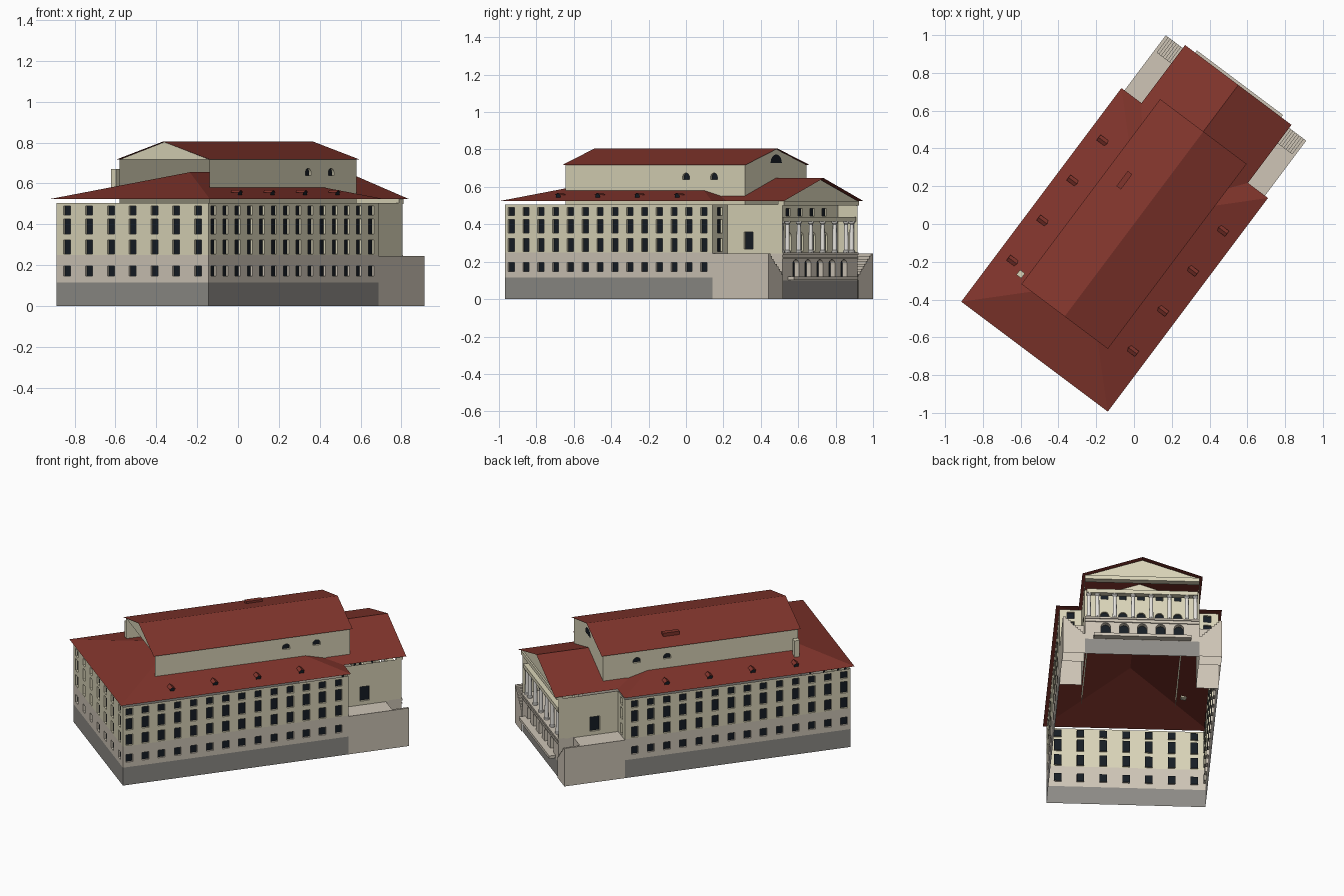
import bpy, bmesh, math
from mathutils import Vector as V

if "Cube" in bpy.data.objects:
    bpy.data.objects.remove(bpy.data.objects["Cube"])

ANG = -math.atan2(0.6, 0.8)      # building sits turned on the grid


def mat(name, c):
    m = bpy.data.materials.new(name)
    m.diffuse_color = (*c, 1)
    m.use_nodes = True
    m.node_tree.nodes["Principled BSDF"].inputs["Base Color"].default_value = m.diffuse_color
    return m


CREAM = mat("cream_plaster", (.70, .66, .48))
STONE = mat("pale_stone", (.62, .56, .47))
BASE = mat("grey_base", (.27, .26, .24))
ROOF = mat("red_tile", (.22, .035, .025))
DARK = mat("dark_glass", (.008, .012, .018))
MARBLE = mat("column_white", (.78, .76, .72))


def finish(name, bm, mats):
    me = bpy.data.meshes.new(name)
    bm.to_mesh(me)
    bm.free()
    ob = bpy.data.objects.new(name, me)
    bpy.context.collection.objects.link(ob)
    for m in mats:
        me.materials.append(m)
    ob.rotation_euler.z = ANG
    return ob


def face(bm, pts, mi=0):
    f = bm.faces.new([bm.verts.new(p) for p in pts])
    f.material_index = mi


def sheet(name, faces, m):
    bm = bmesh.new()
    for f in faces:
        face(bm, f)
    return finish(name, bm, [m])


def box(name, x0, x1, y0, y1, z0, z1, m):
    bm = bmesh.new()
    bmesh.ops.create_cube(bm, size=1)
    for v in bm.verts:
        v.co = ((x0 + x1) / 2 + v.co.x * (x1 - x0), (y0 + y1) / 2 + v.co.y * (y1 - y0),
                (z0 + z1) / 2 + v.co.z * (z1 - z0))
    return finish(name, bm, [m])


def wall(name, a, b, bands, holes=(), depth=.012, glass=DARK):
    """Wall from a to b (outside on the right); bands = [(z0, z1, mat)], holes = (u, width, z0, z1, arched)."""
    a, b = V((*a, 0)), V((*b, 0))
    d = (b - a).normalized()
    n = V((d.y, -d.x, 0))
    P = lambda u, z, dep=0: a + d * u - n * dep + V((0, 0, z))
    H = [(u - w / 2, u + w / 2, z0, z1, arc) for u, w, z0, z1, arc in holes]
    us = sorted({0, (b - a).length} | {h[0] for h in H} | {h[1] for h in H})
    bm = bmesh.new()
    for i, (B0, B1, _) in enumerate(bands):
        zs = sorted({B0, B1} | {z for h in H for z in h[2:4] if B0 < z < B1})
        for u0, u1 in zip(us, us[1:]):
            for z0, z1 in zip(zs, zs[1:]):
                uc, zc = (u0 + u1) / 2, (z0 + z1) / 2
                if not any(h[0] < uc < h[1] and h[2] < zc < h[3] for h in H):
                    face(bm, [P(u0, z0), P(u1, z0), P(u1, z1), P(u0, z1)], i)
    for u0, u1, z0, z1, arc in H:
        mi = next((i for i, q in enumerate(bands) if q[0] <= (z0 + z1) / 2 <= q[1]), 0)
        r, uc = (u1 - u0) / 2, (u0 + u1) / 2
        loop = [(u0, z0), (u1, z0)]
        if arc:
            pts = [(uc + r * math.cos(t * math.pi / 10), z1 - r + r * math.sin(t * math.pi / 10)) for t in range(11)]
            loop += pts
            for p, q in zip(pts, pts[1:]):
                face(bm, [P(*p), P(u1 if q[0] > uc - 1e-6 else u0, z1), P(*q)], mi)
            if z1 - r <= z0 + 1e-6:
                loop = pts
        else:
            loop += [(u1, z1), (u0, z1)]
        for p, q in zip(loop, loop[1:] + loop[:1]):
            if (V(p) - V(q)).length > 1e-6:
                face(bm, [P(*p), P(*q), P(*q, depth), P(*p, depth)], mi)
        face(bm, [P(*p, depth) for p in loop], len(bands))
    return finish(name, bm, [q[2] for q in bands] + [glass])


ROWS = [(.147, .196), (.255, .323), (.353, .426), (.446, .49)]
BANDS = [(0, .115, BASE), (.115, .25, STONE), (.25, .505, CREAM)]
W, F, B, PX, PY = .465, -.86, .527, .335, .895

# Main block walls with window rows
wall("front_wall", (-W, F), (W, F), BANDS,
     [(W + .1333 * i, .043, *r, False) for i in range(-3, 4) for r in ROWS])
side = [(.04 + .099 * i, .042, *r, False) for i in range(14) for r in ROWS]
wall("right_wall", (W, F), (W, B), BANDS, side)
L = B - F
wall("left_wall", (-W, B), (-W, F), BANDS, [(L - h[0], *h[1:]) for h in side])
for s, a, b in (("right", W, PX), ("left", -PX, -W)):
    wall(s + "_rear_wall", (a, B), (b, B), [(0, .25, STONE), (.25, .505, CREAM)],
         [(.065, .043, *r, False) for r in ROWS[1:]])

# Main hip roof
ex, y0, y1, ze, zr, ra, rb = .485, -.878, .536, .525, .655, -.393, .05
sheet("main_roof", [
    [(-ex, y0, ze), (ex, y0, ze), (0, ra, zr)],
    [(ex, y0, ze), (ex, y1, ze), (0, rb, zr), (0, ra, zr)],
    [(ex, y1, ze), (-ex, y1, ze), (0, rb, zr)],
    [(-ex, y1, ze), (-ex, y0, ze), (0, ra, zr), (0, rb, zr)]], ROOF)

# Dormers
for sx in (-1, 1):
    for i in range(4):
        y = .254 - .265 * i
        c = lambda dx, dy, z: (sx * dx, y + dy, z)
        sheet("dormer_roof", [
            [c(.425, -.018, .556), c(.375, -.018, .556), c(.368, 0, .568), c(.425, 0, .568)],
            [c(.425, .018, .556), c(.375, .018, .556), c(.368, 0, .568), c(.425, 0, .568)]], ROOF)
        sheet("dormer_window", [[c(.418, -.015, .542), c(.418, .015, .542), c(.418, .015, .557),
                                 c(.418, 0, .567), c(.418, -.015, .557)]], DARK)

# Upper block: side walls, rear wall, gables, roof (front end open below the gable)
tx, ty, tz = .275, .6, .717
TB = [(.5, tz, CREAM)]
for s in (1, -1):
    for nm, ys, gl in (("upper_side_wall", (.206, .393), DARK),):
        pos = [(ys_ + ty) if s > 0 else (ty - ys_) for ys_ in ys]
        blind = [(q + ty) if s > 0 else (ty - q) for q in (.02, -.167, -.354)]
        wall(nm, (s * tx, -s * ty), (s * tx, s * ty), TB, [(u, .046, .64, .674, True) for u in pos])
        for u in blind:      # blind lunettes
            y = (u - ty) * s
            sheet("blind_lunette", [[(s * (tx + .001), y + .022 * math.cos(t * math.pi / 10),
                                      .642 + .03 * math.sin(t * math.pi / 10)) for t in range(11)]], CREAM)
wall("upper_rear_wall", (tx, ty), (-tx, ty), TB)
for nm, y in (("front_gable", -ty), ("rear_gable", ty)):
    sheet(nm, [[(-tx, y, tz), (tx, y, tz), (0, y, .803)]], CREAM)
sheet("gable_lunette", [[(.05 * math.cos(t * math.pi / 12), ty + .003, .728 + .045 * math.sin(t * math.pi / 12))
                         for t in range(13)]], DARK)
for s in (1, -1):
    sheet("upper_roof", [[(s * .286, -.612, .717), (s * .286, .612, .717), (0, .612, .805), (0, -.612, .805)]], ROOF)
box("roof_hatch", -.195, -.165, .105, .205, .74, .767, ROOF)
box("chimney", -.337, -.305, -.588, -.556, .56, .67, CREAM)

# Portico roof and pediment
for s in (1, -1):
    sheet("portico_roof", [[(s * .352, .45, .525), (s * .352, .92, .525), (0, .92, .647), (0, .45, .647)]], ROOF)
sheet("pediment", [[(-.335, PY, .525), (.335, PY, .525), (0, PY, .64)]], CREAM)
box("cornice", -.335, .335, .865, .905, .5, .525, CREAM)

# Portico walls
pw = [(0, .243, STONE), (.243, .505, CREAM)]
wall("portico_right_wall", (PX, B), (PX, PY), pw, [(.143, .06, .268, .36, False)])
wall("portico_left_wall", (-PX, PY), (-PX, B), pw, [(PY - B - .143, .06, .268, .36, False)])
arches = [(PX + .107 * i) for i in range(-2, 3)]
wall("arcade_wall", (PX, PY), (-PX, PY), [(0, .1, BASE), (.1, .243, STONE)],
     [(u, .056, .122, .212, True) for u in arches], .03)
wall("loggia_wall", (PX, .765), (-PX, .765), [(.243, .505, CREAM)],
     [(u, .05, .256, .36, True) for u in arches] + [(u, .04, .445, .485, False) for u in arches])
box("loggia_floor", -PX, PX, .765, PY + .006, .237, .249, STONE)
box("front_ledge", -.285, .285, .89, .935, .103, .122, STONE)
box("arcade_moulding", -PX, PX, PY, PY + .006, .216, .222, STONE)
box("entablature", -.325, .325, .855, .893, .415, .44, CREAM)

# Columns, lathed from one profile
prof = [(.016, .249), (.016, .258), (.0125, .262), (.0105, .4), (.016, .407), (.016, .416)]
for x in (.053, .16, .262, .312):
    for s in (1, -1):
        bm = bmesh.new()
        N = 14
        rings = [[bm.verts.new((s * x + r * math.cos(6.28319 * k / N), .874 + r * math.sin(6.28319 * k / N), z))
                  for k in range(N)] for r, z in prof]
        for p, q in zip(rings, rings[1:]):
            for k in range(N):
                bm.faces.new((p[k], p[(k + 1) % N], q[(k + 1) % N], q[k]))
        ob = finish("column", bm, [MARBLE])
        ob.data.shade_smooth()
        ob.data.set_sharp_from_angle(angle=math.radians(35))

# Side terraces with steps descending towards the arcade
for s in (1, -1):
    X = lambda a, b: (min(s * a, s * b), max(s * a, s * b))
    wall("terrace_outer_wall", *(((W, B), (W, .9)) if s > 0 else ((-W, .9), (-W, B))), [(0, .245, STONE)])
    sheet("terrace_top", [[(s * PX, B, .243), (s * W, B, .243), (s * W, .8, .243), (s * PX, .8, .243)]], STONE)
    pts = [(W, .243), (W - .018, .243)]
    for i in range(8):
        x, z = W - .018 - .014 * i, .243 - .0138 * (i + 1)
        pts += [(x, z), (x - .014, z)]
    for y in (.8, .9):
        sheet("stair_cheek", [[(s * W, y, 0)] + [(s * x, y, z) for x, z in pts] + [(s * PX, y, 0)]], STONE)
    sheet("stair_steps", [[(s * p[0], .8, p[1]), (s * q[0], .8, q[1]), (s * q[0], .9, q[1]), (s * p[0], .9, p[1])]
                          for p, q in zip(pts, pts[1:])], STONE)
    sheet("stair_back", [[(s * PX, .8, .1), (s * W, .8, .1), (s * W, .8, .243), (s * PX, .8, .243)]], STONE)
